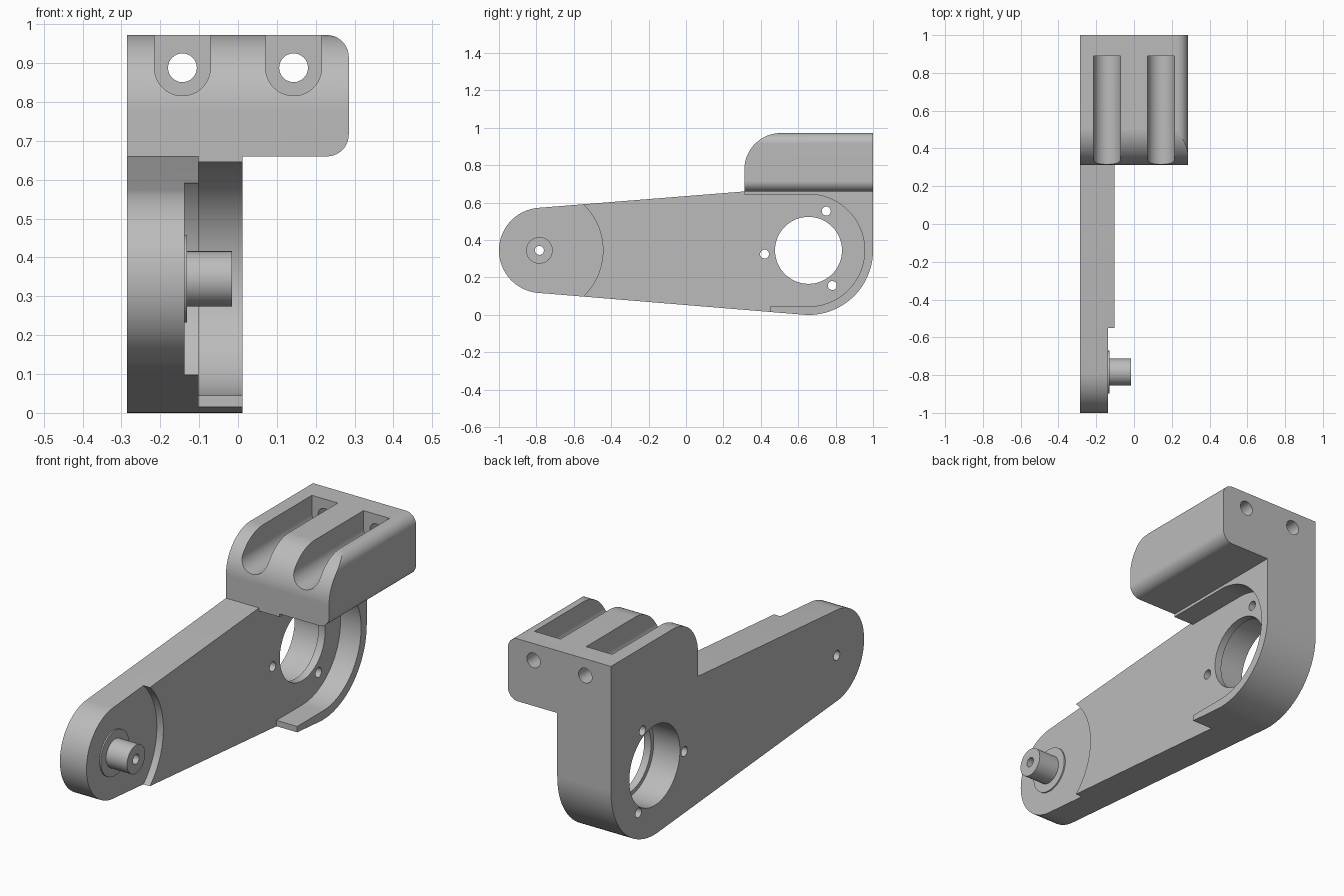
import bpy, bmesh
from math import sin, cos, tan, asin, pi
from mathutils import Vector

cube = bpy.data.objects.get("Cube")
if cube:
    bpy.data.objects.remove(cube)

grey = bpy.data.materials.new("light_grey")
grey.use_nodes = True
colour = (0.5, 0.5, 0.5, 1)
grey.diffuse_color = colour
grey.node_tree.nodes["Principled BSDF"].inputs["Base Color"].default_value = colour


def arc(centre, r, a0, a1, n=32):
    return [(centre[0] + r * cos(a0 + (a1 - a0) * i / n),
             centre[1] + r * sin(a0 + (a1 - a0) * i / n)) for i in range(n + 1)]


def circle(centre, r, n=64):
    return arc(centre, r, 0, 2 * pi, n)[:-1]


def prism(name, profile, lo, hi, axis="x"):
    """Extrude a profile: (y, z) points along x, or (x, z) points along y."""
    bm = bmesh.new()
    if axis == "x":
        place, push = (lambda p: (lo, p[0], p[1])), Vector((hi - lo, 0, 0))
    else:
        place, push = (lambda p: (p[0], lo, p[1])), Vector((0, hi - lo, 0))
    face = bm.faces.new([bm.verts.new(place(p)) for p in profile])
    new = bmesh.ops.extrude_face_region(bm, geom=[face])["geom"]
    bmesh.ops.translate(bm, vec=push, verts=[v for v in new if isinstance(v, bmesh.types.BMVert)])
    bmesh.ops.recalc_face_normals(bm, faces=bm.faces)
    mesh = bpy.data.meshes.new(name)
    bm.to_mesh(mesh)
    bm.free()
    mesh.materials.append(grey)
    obj = bpy.data.objects.new(name, mesh)
    bpy.context.collection.objects.link(obj)
    return obj


def activate(obj):
    bpy.ops.object.select_all(action="DESELECT")
    obj.select_set(True)
    bpy.context.view_layer.objects.active = obj


def boolean(obj, cutter, operation="DIFFERENCE"):
    cutter.hide_render = True
    activate(obj)
    mod = obj.modifiers.new("cut", "BOOLEAN")
    mod.operation, mod.solver, mod.object = operation, "EXACT", cutter
    bpy.ops.object.modifier_apply(modifier=mod.name)
    bpy.data.objects.remove(cutter)


# Main layout: side profile in (y, z)
big, R = (0.655, 0.345), 0.345
small, r = (-0.772, 0.345), 0.228
pin = (-0.784, 0.345)
left, right, face_x, step_x, rib_x = -0.285, 0.285, -0.102, -0.138, 0.012
seat_z, top_z, front_y, back_y = 0.66, 0.972, 0.312, 1.0
lean = asin((R - r) / (big[0] - small[0]))

# Tapered arm plate
outline = arc(small, r, pi / 2 + lean, 3 * pi / 2 - lean)
outline += arc(big, R, -pi / 2 - lean, 0)
outline += [(back_y, seat_z), (front_y, seat_z)]
arm = prism("arm_plate", outline, left, face_x)
boolean(arm, prism("step_cutter", circle(pin, 0.34, 128), step_x, 0.2))
boolean(arm, prism("bore_cutter", circle(big, 0.179), -0.5, 0.2))
boolean(arm, prism("counterbore_cutter", circle(big, 0.2), -0.5, -0.14))
for spot in [(0.42, 0.325), (0.75, 0.555), (0.782, 0.157)]:
    boolean(arm, prism("screw_cutter", circle(spot, 0.024, 32), -0.5, 0.2))
boolean(arm, prism("pin_bore_cutter", circle(pin, 0.024, 32), -0.5, 0.2))

# Curved rim around the big end
lip_y = 0.45
lip_z = big[1] - R * cos(lean) + (big[0] - R * sin(lean) - lip_y) * tan(lean)
rim = [(front_y, seat_z), (front_y, 0.645)]
rim += arc(big, 0.3, pi / 2, -pi / 2, 48)
rim += [(lip_y, 0.045), (lip_y, lip_z)]
rim += arc(big, R, -pi / 2 - lean, 0) + [(back_y, seat_z)]
rim = prism("rim_wall", rim, face_x, rib_x)

# Collar and pivot pin, both drilled
collar = prism("pin_collar", circle(pin, 0.113), step_x, -0.131)
pivot = prism("pivot_pin", circle(pin, 0.071), step_x, -0.015)
for part in (collar, pivot):
    boolean(part, prism("pin_bore_cutter", circle(pin, 0.024, 32), -0.5, 0.2))

# Mounting block: rounded front top edge, rounded outer side
nose, fillet = 0.195, 0.056
block = [(front_y, seat_z), (back_y, seat_z), (back_y, top_z)]
block += arc((front_y + nose, top_z - nose), nose, pi / 2, pi, 24)
block = prism("mounting_block", block, left, 0.4)
section = [(-0.5, 0.5), (right - fillet, 0.5)]
section = [(-0.5, seat_z)] + arc((right - fillet, seat_z + fillet), fillet, -pi / 2, 0, 12)
section += arc((right - fillet, top_z - fillet), fillet, 0, pi / 2, 12) + [(-0.5, top_z)]
boolean(block, prism("side_rounding", section, 0, 1.2, "y"), "INTERSECT")

# Two open bolt slots with holes through the back wall
slot_z, slot_r = 0.888, 0.072
for x in (-0.143, 0.143):
    slot = arc((x, slot_z), slot_r, pi, 2 * pi) + [(x + slot_r, 1.2), (x - slot_r, 1.2)]
    boolean(block, prism("slot_cutter", slot, 0.1, 0.89, "y"))
    boolean(block, prism("bolt_cutter", circle((x, slot_z), 0.037, 32), 0.8, 1.2, "y"))

# Smooth the curved faces, keep machined edges crisp
for part in (arm, rim, collar, pivot, block):
    activate(part)
    bpy.ops.object.shade_smooth_by_angle(angle=0.5)
    normals = part.modifiers.new("flat_face_normals", "WEIGHTED_NORMAL")
    normals.keep_sharp = True
